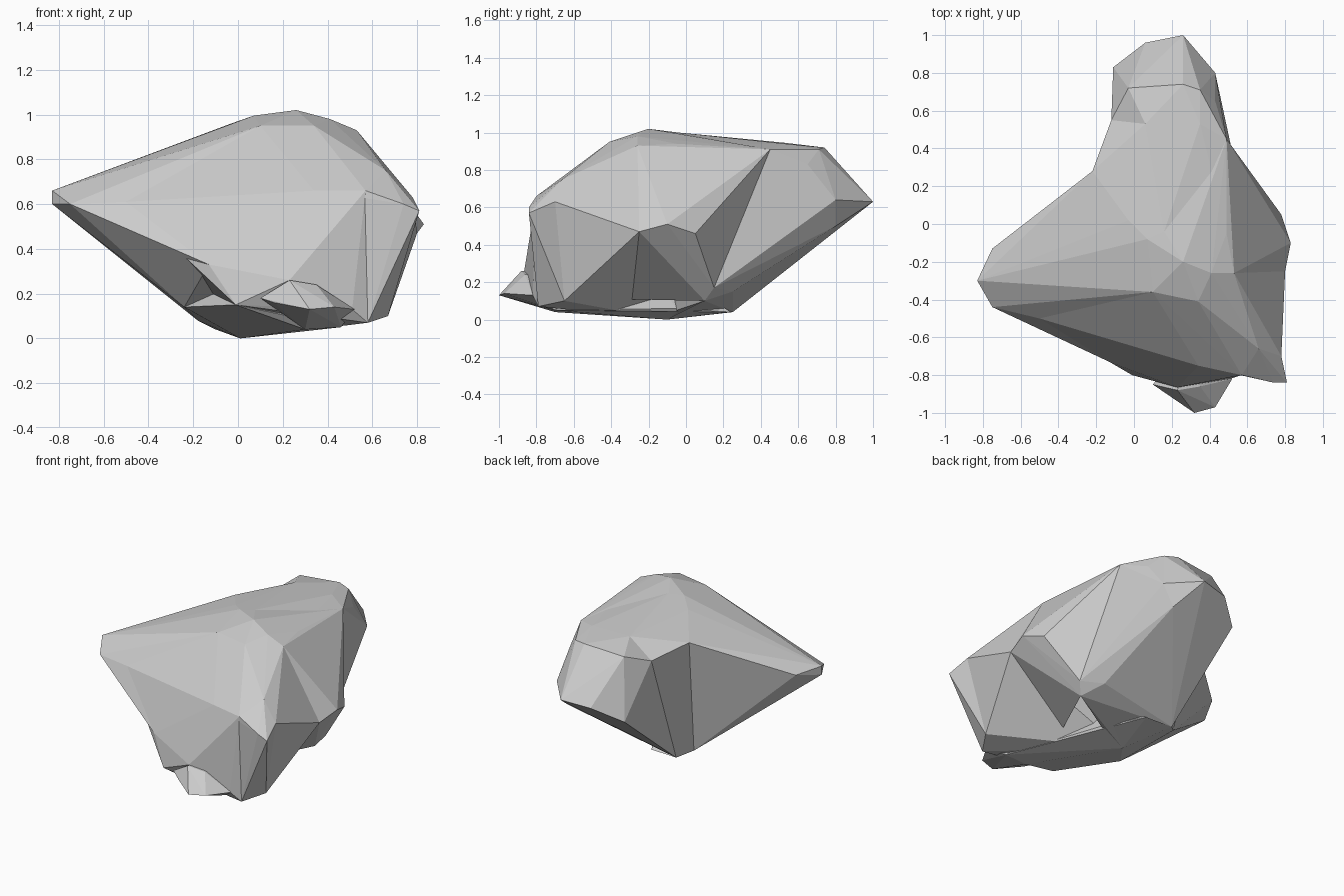
import bpy, bmesh

if "Cube" in bpy.data.objects:
    bpy.data.objects.remove(bpy.data.objects["Cube"])


def hull(name, pts):
    """Faceted chunk of rock wrapped around its corner points."""
    bm = bmesh.new()
    for p in pts:
        bm.verts.new(p)
    res = bmesh.ops.convex_hull(bm, input=bm.verts)
    junk = {g for g in res["geom_interior"] + res["geom_unused"]
            if isinstance(g, bmesh.types.BMVert)}
    bmesh.ops.delete(bm, geom=list(junk), context='VERTS')
    bmesh.ops.recalc_face_normals(bm, faces=bm.faces)
    me = bpy.data.meshes.new(name)
    bm.to_mesh(me)
    bm.free()
    ob = bpy.data.objects.new(name, me)
    bpy.context.collection.objects.link(ob)
    return ob


# corners shared between chunks
peak = (.26, -.20, 1.02)
crest = (-.03, .02, .96)
saddle = (.07, -.08, .995)
ridge = (.10, -.36, .95)
brow = (.34, -.75, .66)
brow_right = (.57, -.80, .66)
brow_left = (-.50, -.50, .61)
cheek = (.66, -.66, .75)
corner = (.78, -.70, .63)
top_right = (.53, -.26, .93)
shoulder = (.49, .45, .91)
elbow = (.80, -.25, .47)
notch = (.57, .15, .17)
notch_low = (.52, .10, .10)
notch_back = (.48, .28, .22)
notch_under = (.45, .25, .15)
inner = (.30, -.37, .11)
base = (.01, -.10, 0)
base_back = (-.10, .25, .04)
base_left = (-.18, .17, .08)
base_front = (-.24, -.42, .14)
chin = (-.01, -.80, .15)
chin_left = (-.13, -.73, .33)
lip = (.23, -.865, .26)
toe = (.58, -.79, .07)
heel = (.67, -.65, .10)
rim_left = (-.22, .28, .88)
flat_top = [(.16, -.04, 1.0), (.49, -.05, .94)]
back_edge = [(.06, .53, .945), (.35, .53, .94), (-.12, .55, .83)]

# big sloping front block
body = hull("rock_body", [
    peak, saddle, ridge, brow, brow_left, brow_right, cheek, corner,
    top_right, elbow, inner, base, chin, chin_left, lip, toe, heel,
    (.34, -.41, .95), (.41, -.26, .98), (.51, -.82, .13)])

# flared front right corner
flare = hull("rock_front_corner", [
    brow, brow_right, cheek, corner, toe, heel,
    (.74, -.84, .60), (.81, -.84, .57)])

# right wing, undercut beneath
wing = hull("rock_right_wing", flat_top + [
    peak, saddle, top_right, shoulder, elbow, inner, notch, notch_low,
    (.41, -.26, .98), (.83, -.10, .51), (.78, .05, .46)])

# middle of the back, running down to the ground
middle = hull("rock_middle", flat_top + back_edge + [
    crest, saddle, shoulder, notch, notch_low, notch_back, notch_under,
    base, base_back, base_left, rim_left, (.22, -.05, .05)])

# overhanging back end
neck = hull("rock_back_end", back_edge + [
    shoulder, notch, base_back, notch_back, notch_under,
    (.43, .65, .83), (.35, .71, .91), (.26, .74, .92), (-.03, .72, .90),
    (.43, .80, .64), (.35, .87, .64), (.26, 1.0, .63), (.06, .96, .61),
    (-.11, .83, .51), (.35, .80, .50)])

# pointed left arm
arm = hull("rock_left_point", [
    peak, crest, saddle, ridge, brow_left, base_left, base_front, base,
    rim_left, chin_left,
    (-.83, -.30, .66), (-.83, -.30, .60), (-.75, -.44, .60),
    (-.75, -.13, .64)])

# underside slab
under = hull("rock_underside", [
    base, base_back, base_left, base_front, chin, inner,
    (.22, -.05, .06), (.10, .24, .04), (.30, -.70, .04), (.46, -.70, .05),
    (.10, -.30, .40)])

# small lump at the front foot
foot = hull("rock_front_foot", [
    (.23, -.88, .26), (.32, -1.0, .13), (.43, -.97, .14), (.35, -.86, .24),
    (.52, -.82, .13), (.10, -.85, .18), (.16, -.89, .16), (.30, -.70, .04),
    (.46, -.70, .05), (.30, -.60, .25)])

# fuse the chunks into one faceted rock
chunks = [flare, wing, middle, neck, arm, under, foot]
for c in chunks:
    m = body.modifiers.new("fuse", 'BOOLEAN')
    m.operation, m.solver, m.object = 'UNION', 'EXACT', c
dg = bpy.context.evaluated_depsgraph_get()
fused = bpy.data.meshes.new_from_object(body.evaluated_get(dg))
body.modifiers.clear()
if len(fused.polygons) > 40:
    body.data = fused
    for c in chunks:
        bpy.data.objects.remove(c)
body.name = "rock"
